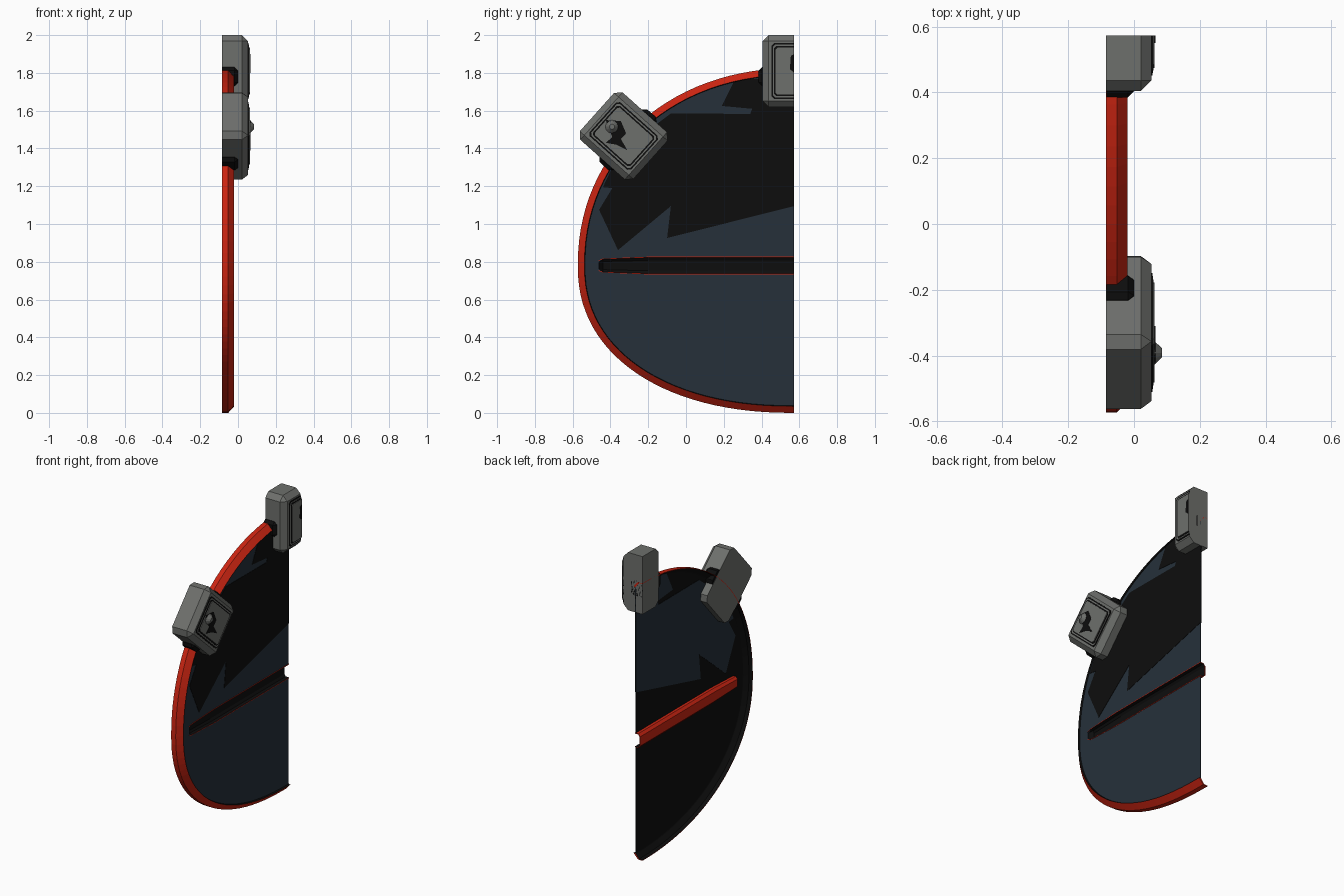
import bpy, bmesh, math
from mathutils import Vector, Matrix

if "Cube" in bpy.data.objects:
    bpy.data.objects.remove(bpy.data.objects["Cube"])

CUT = 0.573  # the model is sliced flat at this y


def material(name, rgb):
    m = bpy.data.materials.new(name)
    m.diffuse_color = (*rgb, 1)
    m.use_nodes = True
    m.node_tree.nodes["Principled BSDF"].inputs["Base Color"].default_value = m.diffuse_color
    return m


RED = material("red", (0.60, 0.018, 0.006))
BLUE = material("slate_blue", (0.019, 0.030, 0.042))
BLACK = material("black", (0.004, 0.004, 0.004))
GREY = material("grey", (0.155, 0.16, 0.15))


def finish(bm, name, mats, clip=True):
    if clip:
        r = bmesh.ops.bisect_plane(bm, geom=bm.verts[:] + bm.edges[:] + bm.faces[:],
                                   plane_co=(0, CUT, 0), plane_no=(0, 1, 0), clear_outer=True)
        cut = [e for e in r["geom_cut"] if isinstance(e, bmesh.types.BMEdge)]
        if cut:
            bmesh.ops.holes_fill(bm, edges=cut)
    bmesh.ops.recalc_face_normals(bm, faces=bm.faces[:])
    me = bpy.data.meshes.new(name)
    for m in mats:
        me.materials.append(m)
    bm.to_mesh(me)
    bm.free()
    ob = bpy.data.objects.new(name, me)
    bpy.context.collection.objects.link(ob)
    return ob


def slab(name, pts, x0, x1, front, back):
    """Flat plate with outline (y, z) between x0 and x1, coloured by side."""
    bm = bmesh.new()
    f = bm.faces.new([bm.verts.new((x0, y, z)) for y, z in pts])
    r = bmesh.ops.extrude_face_region(bm, geom=[f])
    bmesh.ops.translate(bm, verts=[v for v in r["geom"] if isinstance(v, bmesh.types.BMVert)],
                        vec=(x1 - x0, 0, 0))
    bmesh.ops.recalc_face_normals(bm, faces=bm.faces[:])
    for f in bm.faces:
        f.material_index = 1 if f.normal.x < -0.5 else 0
    bmesh.ops.triangulate(bm, faces=[f for f in bm.faces if len(f.verts) > 4])
    return finish(bm, name, [front, back], clip=False)


def loft(name, rings, mats, rule):
    """Closed profile rings joined in a row and capped."""
    bm = bmesh.new()
    rows = [[bm.verts.new(p) for p in ring] for ring in rings]
    n = len(rows[0])
    for a, b in zip(rows, rows[1:]):
        for j in range(n):
            f = bm.faces.new((a[j], a[(j + 1) % n], b[(j + 1) % n], b[j]))
            f.material_index = rule(j)
    bm.faces.new(rows[0])
    bm.faces.new(rows[-1])
    return finish(bm, name, mats, clip=False)


# Egg-shaped half outline, from top to bottom
ZM, W = 0.78, 1.146


def egg(t):
    up = math.cos(t) >= 0
    h, p = (1.045, 2 / 2.1) if up else (0.78, 2 / 2.2)
    s, c = max(math.sin(t), 0), abs(math.cos(t))
    return Vector((CUT - W * s ** p, ZM + (h if up else -h) * c ** p))


N = 56
path = [egg(math.pi * i / N) for i in range(N + 1)]
path[0].x = path[-1].x = CUT


def inset(i, d):
    if i in (0, N):
        return path[i] + Vector((0, -d if i == 0 else d))
    t = (path[i + 1] - path[i - 1]).normalized()
    return path[i] + Vector((-t.y, t.x)) * d


# Rim: red outside and bevel, black hollow back
prof = [(0, -0.085), (0, -0.052), (0.035, -0.02), (0.039, -0.035), (0.032, -0.038), (0.005, -0.06), (0.004, -0.085)]
rings = []
for i in range(N + 1):
    rings.append([(x, *inset(i, d)) for d, x in prof])
loft("rim", rings, [RED, BLACK], lambda j: 1 if 2 <= j <= 5 else 0)

# Slotted face plate, blue in front and black behind
slot = [(CUT, 0.044), (-0.2, 0.044), (-0.44, 0.034), (-0.46, 0.018)]
outline = [tuple(inset(i, 0.036)) for i in range(N + 1)]
notch = [(y, ZM - w) for y, w in slot] + [(y, ZM + w) for y, w in reversed(slot)]
slab("face_plate", outline + notch, -0.036, -0.032, BLUE, BLACK)

# Jagged patch, black in front and blue behind
patch = [(CUT, 1.095), (-0.1, 0.926), (-0.08, 1.095), (-0.36, 0.862), (-0.46, 1.075),
         (-0.39, 1.19), (-0.44, 1.195), (-0.40, 1.28), (-0.22, 1.48), (-0.08, 1.585),
         (0.34, 1.583), (0.35, 1.61), (0.19, 1.625), (0.26, 1.765), (CUT, 1.775)]
slab("jagged_patch", patch, -0.038, -0.030, BLACK, BLUE)

# Slot channel: red outside, black inside
rings = []
for y, w, d in [(CUT, 0.047, 0.036), (-0.2, 0.047, 0.036), (-0.44, 0.037, 0.036), (-0.462, 0.028, 0.01)]:
    outer = [(-0.030, -w), (-0.032 - d * 0.6, -w), (-0.032 - d, -w * 0.65)]
    outer += [(x, -z) for x, z in reversed(outer)]
    inner = [(x + (0.005 if k in (2, 3) else 0), z * 0.9) for k, (x, z) in enumerate(outer)]
    rings.append([(x, y, ZM + z) for x, z in outer + inner[::-1]])
loft("slot_channel", rings, [RED, BLACK], lambda j: 1 if 6 <= j <= 10 else 0)


# Rim blocks with collar and raised panel; local y is tangential, local z radial
def box(name, mat, place, y, z, x0, x1, bevel=0, front=True, dz=0):
    bm = bmesh.new()
    bmesh.ops.create_cube(bm, size=1)
    for v in bm.verts:
        v.co = (x1 if v.co.x > 0 else x0, v.co.y * 2 * y, v.co.z * 2 * z + dz)
    if bevel:
        es = [e for e in bm.edges if max(v.co.x for v in e.verts) > x1 - 1e-4
              and (front or min(v.co.x for v in e.verts) < x0 + 1e-4)]
        bmesh.ops.bevel(bm, geom=es, offset=bevel, segments=1, affect='EDGES')
    bm.transform(place)
    return finish(bm, name, [mat])


for tag, cy, cz, ang in (("side", -0.33, 1.466, 48.2), ("top", CUT, 1.81, 0)):
    place = Matrix.Translation((0, cy, cz)) @ Matrix.Rotation(math.radians(ang), 4, 'X')
    box(tag + "_block", GREY, place, 0.168, 0.19, -0.085, 0.053, 0.032)
    box(tag + "_collar", BLACK, place, 0.188, 0.05, -0.084, 0.0, 0.018, dz=-0.03)
    box(tag + "_panel_border", BLACK, place, 0.121, 0.148, 0.05, 0.056, 0.015, False)
    box(tag + "_panel_frame", GREY, place, 0.113, 0.140, 0.05, 0.0575, 0.012, False)
    box(tag + "_panel_groove", BLACK, place, 0.106, 0.133, 0.05, 0.059, 0.012, False)
    box(tag + "_panel", GREY, place, 0.098, 0.125, 0.05, 0.063, 0.01, False)

# Dark marks on the panels
slab("side_mark", [(-0.425, 1.55), (-0.345, 1.545), (-0.317, 1.48), (-0.345, 1.45), (-0.31, 1.39),
                   (-0.37, 1.42), (-0.425, 1.43), (-0.39, 1.46)], 0.062, 0.065, BLACK, BLACK)
slab("top_mark", [(CUT, 1.90), (0.555, 1.89), (0.55, 1.82), (CUT, 1.80)], 0.062, 0.065, BLACK, BLACK)

# Knob on the side panel
bm = bmesh.new()
bmesh.ops.create_cone(bm, cap_ends=True, segments=12, radius1=0.038, radius2=0.014, depth=0.025)
bm.transform(Matrix.Translation((0.0725, -0.392, 1.515)) @ Matrix.Rotation(math.pi / 2, 4, 'Y'))
finish(bm, "side_knob", [GREY])
